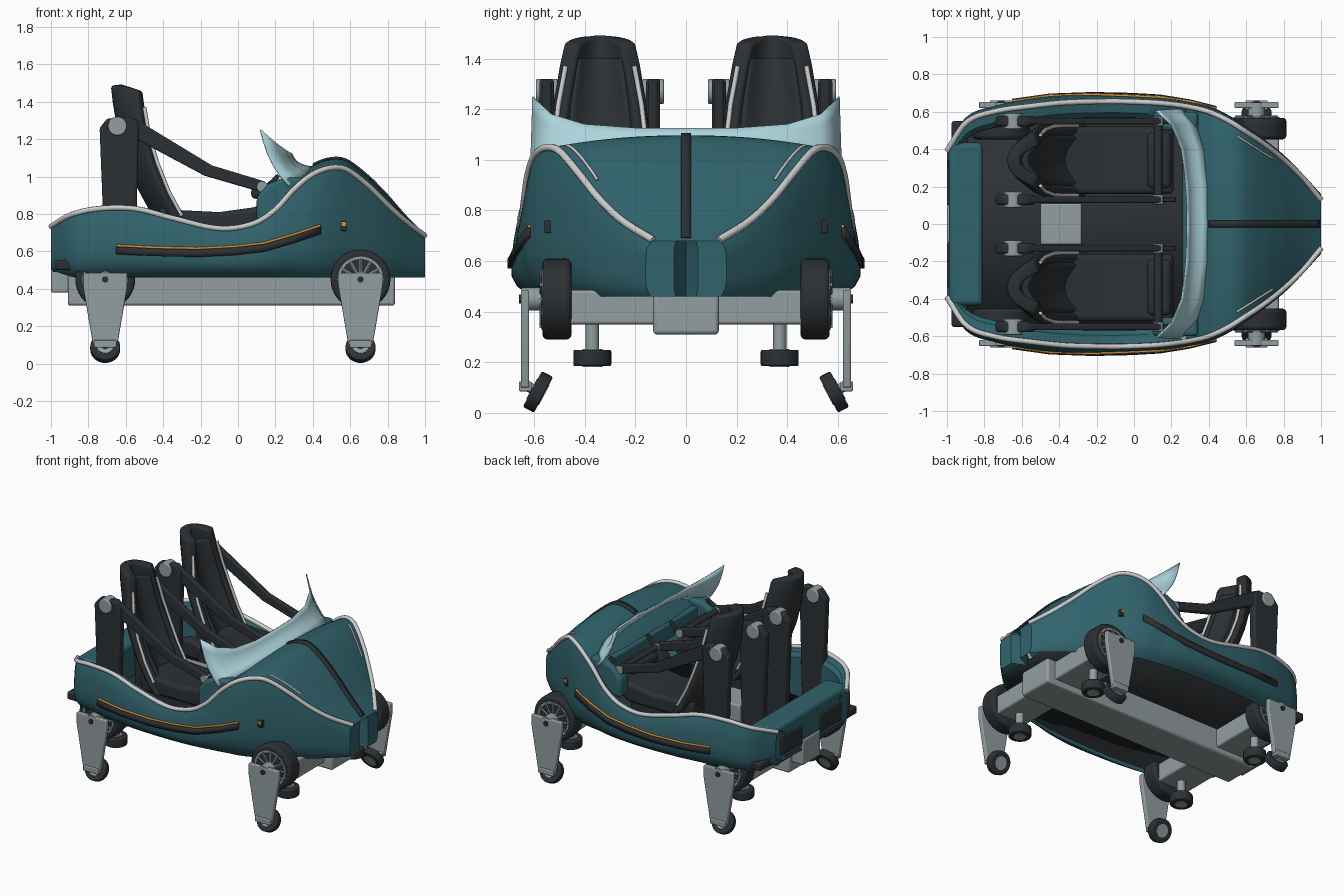
import bpy, bmesh, math
from mathutils import Vector, Matrix

if "Cube" in bpy.data.objects:
    bpy.data.objects.remove(bpy.data.objects["Cube"])


def material(name, rgb):
    m = bpy.data.materials.new(name)
    m.diffuse_color = (*rgb, 1)
    m.use_nodes = True
    m.node_tree.nodes["Principled BSDF"].inputs["Base Color"].default_value = m.diffuse_color
    return m


TEAL = material("teal paint", (0.03, 0.125, 0.15))
DARK = material("dark rubber", (0.025, 0.03, 0.034))
STEEL = material("steel", (0.29, 0.34, 0.35))
TRIM = material("light trim", (0.65, 0.67, 0.67))
GLASS = material("pale glass", (0.42, 0.66, 0.72))
ORANGE = material("orange", (0.7, 0.27, 0.04))


def finish(name, bm, mat, bevel=0, solid=0):
    bmesh.ops.recalc_face_normals(bm, faces=bm.faces)
    me = bpy.data.meshes.new(name)
    bm.to_mesh(me)
    bm.free()
    ob = bpy.data.objects.new(name, me)
    bpy.context.collection.objects.link(ob)
    me.materials.append(mat)
    if solid:
        m = ob.modifiers.new("thickness", 'SOLIDIFY')
        m.thickness, m.offset = solid, 0
    if bevel:
        m = ob.modifiers.new("bevel", 'BEVEL')
        m.width, m.segments, m.limit_method = bevel, 3, 'ANGLE'
    return ob


def grid(name, rows, mat, solid=0, bevel=0):
    bm = bmesh.new()
    vs = [[bm.verts.new(p) for p in r] for r in rows]
    for a, b in zip(vs, vs[1:]):
        for j in range(len(a) - 1):
            bm.faces.new((a[j], a[j + 1], b[j + 1], b[j]))
    return finish(name, bm, mat, bevel, solid)


def prism(name, pts, y0, y1, mat, bevel=0.008):
    """Side-view outline (x, z) extruded from y0 to y1."""
    bm = bmesh.new()
    a = [bm.verts.new((x, y0, z)) for x, z in pts]
    b = [bm.verts.new((x, y1, z)) for x, z in pts]
    bm.faces.new(a)
    bm.faces.new(b[::-1])
    for i in range(len(a)):
        j = (i + 1) % len(a)
        bm.faces.new((a[i], b[i], b[j], a[j]))
    return finish(name, bm, mat, bevel)


def box(name, x0, x1, y0, y1, z0, z1, mat, bevel=0.01):
    return prism(name, [(x0, z0), (x1, z0), (x1, z1), (x0, z1)], y0, y1, mat, bevel)


def cyl(name, c, axis, r, depth, mat, bevel=0, segs=32):
    bm = bmesh.new()
    rot = Vector((0, 0, 1)).rotation_difference(Vector(axis)).to_matrix().to_4x4()
    bmesh.ops.create_cone(bm, cap_ends=True, segments=segs, radius1=r, radius2=r,
                          depth=depth, matrix=Matrix.Translation(c) @ rot)
    return finish(name, bm, mat, bevel)


def tube(name, pts, r, mat):
    cu = bpy.data.curves.new(name, 'CURVE')
    cu.dimensions, cu.bevel_depth, cu.bevel_resolution, cu.use_fill_caps = '3D', r, 2, True
    sp = cu.splines.new('POLY')
    sp.points.add(len(pts) - 1)
    for p, q in zip(sp.points, pts):
        p.co = (*q, 1)
    cu.materials.append(mat)
    ob = bpy.data.objects.new(name, cu)
    bpy.context.collection.objects.link(ob)


# Body stations: x, widest half width, rim half width, rim height
S = [(-1, .41, .39, .73), (-.9, .57, .54, .79), (-.75, .63, .60, .825), (-.55, .67, .63, .825),
     (-.35, .688, .65, .775), (-.1, .688, .655, .72), (.08, .68, .65, .745), (.2, .67, .64, .82),
     (.3, .65, .625, .93), (.4, .63, .60, 1.01), (.5, .585, .555, 1.045), (.58, .535, .505, 1.035),
     (.7, .45, .425, .945), (.8, .37, .345, .845), (.9, .27, .25, .755), (1, .16, .13, .68)]
SECTION = [(0, .86), (.06, .92), (.15, .97), (.3, 1), (.5, 1), (.7, .99), (.88, .975)]


def at(x):
    """Smoothly interpolated station at x."""
    i = max(0, min(len(S) - 2, sum(r[0] <= x for r in S) - 1))
    p, a, b, q = S[max(i - 1, 0)], S[i], S[i + 1], S[min(i + 2, len(S) - 1)]
    h = b[0] - a[0]
    t = (x - a[0]) / h
    out = []
    for k in (1, 2, 3):
        ma, mb = (b[k] - p[k]) / (b[0] - p[0]) * h, (q[k] - a[k]) / (q[0] - a[0]) * h
        out.append((2*t**3 - 3*t*t + 1)*a[k] + (t**3 - 2*t*t + t)*ma
                   + (3*t*t - 2*t**3)*b[k] + (t**3 - t*t)*mb)
    return out


def side(x, s, inner=False):
    w, e, z = at(x)
    zb = .46 + .04 * max(0, (-.88 - x) / .12)
    row = [(x, s*w*f, zb + t*(z - zb)) for t, f in SECTION] + [(x, s*e, z)]
    if inner:
        row += [(x, s*(e - .06), z - .012), (x, s*(e - .085), z - .04), (x, s*(e - .09), .5)]
    return row


def side_y(x, z):
    w, e, ze = at(x)
    t = (z - .46) / (ze - .46)
    for (t0, f0), (t1, f1) in zip(SECTION, SECTION[1:]):
        if t <= t1:
            return w * (f0 + (f1 - f0) * (t - t0) / (t1 - t0))
    return e


def hood_z(x, y):
    w, e, z = at(x)
    return z + .05 * min(1, (1 - x) / .2) * (1 - min(1, abs(y / e))**2.2)


def span(a, b, n):
    return [a + (b - a) * i / n for i in range(n + 1)]


# Body shell: rear sides with rim, front sides with notched nose, hood, floor
for s in (1, -1):
    grid("body_side_rear", [side(x, s, True) for x in span(-1, .3, 40)], TEAL)
    rows = [side(x, s) for x in span(.3, 1, 28)]
    rows.append([(1, y * .3, z) for x, y, z in rows[-1]])
    rows.append([(.9, 0, z) for x, y, z in rows[-1]])
    grid("body_side_front", rows, TEAL)
    tube("rim_trim", [(x, s*at(x)[1], at(x)[2] + .003) for x in span(-1, 1, 70)], .015, TRIM)
    tube("hood_line", [(x, s*y, hood_z(x, y) + .002)
                       for x, y in zip(span(.55, .74, 8), span(.47, .35, 8))], .006, TRIM)
    # Side rubbing strip with orange line and marker
    path = [(-.65, .605), (-.45, .595), (-.22, .59), (-.02, .6), (.14, .618), (.3, .665), (.44, .712)]
    grid("side_strip", [[(x, s*(side_y(x, z + d) + .006), z + d) for d in (-.02, .02)]
                        for x, z in path], DARK, .02)
    tube("side_strip_line", [(x, s*(side_y(x, z + .026) + .004), z + .026) for x, z in path], .007, ORANGE)
    y = side_y(.565, .735)
    box("side_marker", .55, .58, s*(y - .03), s*(y + .014), .71, .76, DARK, .004)
    box("side_marker_lamp", .553, .577, s*(y - .02), s*(y + .017), .735, .757, ORANGE, .002)
    # Cowl cheeks beside the dashboard
    prism("cowl_cheek", [(.1, .76), (.1, .89), (.16, .96), (.23, .99), (.34, 1.0), (.36, .76)],
          s*.5, s*.6, TEAL, .02)
grid("hood", [[(x, u*at(x)[1], hood_z(x, u*at(x)[1])) for u in span(-1, 1, 24)]
              for x in span(.28, 1, 32)], TEAL)
grid("hood_center_strip", [[(x, y, hood_z(x, 0) + .004) for y in (-.02, .02)]
                           for x in span(.4, .99, 24)], DARK, .012)
grid("floor", [[(x, s*at(x)[0]*.87, .495) for s in (1, -1)] for x in span(-.99, .9, 30)], DARK, .01)
box("dashboard", .26, .31, -.56, .56, .84, .955, TEAL, .015)

# Rear deck, panels and bumper lamps
box("rear_deck", -.99, -.81, -.435, .435, .5, .755, TEAL, .025)
for s in (1, -1):
    box("rear_panel", -1.0, -.97, s*.1, s*.34, .54, .67, DARK, .006)
    box("bumper_lamp", -.975, -.89, s*.40, s*.55, .5, .555, DARK, .012)

# Windshield: base and flared top edge
base = [(.40, 0, 1.05), (.395, .2, 1.045), (.37, .4, 1.02), (.33, .53, .985), (.27, .615, .95)]
top = [(.285, 0, 1.125), (.28, .2, 1.125), (.255, .4, 1.14), (.2, .53, 1.18), (.12, .605, 1.25)]
ring = [4, 3, 2, 1, 0, 1, 2, 3, 4]
rows = []
for n, i in enumerate(ring):
    sg = -1 if n < 4 else 1
    flip = Vector((1, sg, 1))
    b, t = Vector(base[i]) * flip, Vector(top[i]) * flip
    rows.append([b.lerp(t, k) - Vector((.02, 0, .015)) * math.sin(math.pi * k) for k in span(0, 1, 5)])
grid("windshield", rows, GLASS, .008)

# Seats: scooped back, piping, cushion
BACK = [(1.49, -.645, .11), (1.4, -.635, .132), (1.25, -.61, .16), (1.1, -.565, .178),
        (.95, -.505, .183), (.82, -.435, .183), (.74, -.37, .18)]
for c in (.34, -.34):
    grid("seat_back", [[(x + .125*abs(u)**2.2, c + h*u, z - .03*abs(u)**3) for u in span(-1, 1, 14)]
                       for z, x, h in BACK], DARK, .07, .015)
    grid("seat_back_pad", [[(x + .05 + .06*u*u, c + .72*h*u, z) for u in span(-1, 1, 10)]
                           for z, x, h in BACK[1:]], DARK, .04, .012)
    for s in (1, -1):
        tube("seat_piping", [(x + .135, c + s*(h + .004), z - .03) for z, x, h in BACK[1:6]], .01, TRIM)
    prism("seat_cushion", [(-.42, .7), (-.42, .84), (-.3, .82), (-.1, .81), (.08, .835), (.17, .87),
                           (.215, .85), (.2, .76), (.1, .7)], c - .18, c + .18, DARK, .035)
    box("seat_pedestal", -.45, .1, c - .15, c + .15, .5, .72, DARK)
    # Lap restraint: posts, hubs, arms and bar
    for y in (c - .21, c + .21):
        prism("restraint_post", [(-.71, .5), (-.55, .5), (-.53, 1.28), (-.57, 1.32), (-.7, 1.31),
                                 (-.74, 1.26)], y - .028, y + .028, DARK, .012)
        cyl("restraint_hub", (-.645, y, 1.27), (0, 1, 0), .05, .085, STEEL, .006)
        prism("restraint_arm", [(-.62, 1.31), (-.56, 1.315), (-.14, 1.06), (.14, .975), (.17, .95),
                                (.13, .915), (-.18, 1.005), (-.6, 1.23)], y - .018, y + .018, DARK)
        cyl("bar_hub", (.13, y, .945), (0, 1, 0), .03, .05, STEEL, .004, 20)
        prism("grab_handle", [(.14, .95), (.21, 1.015), (.225, 1.0), (.17, .93)], y - .012, y + .012, DARK, .004)
    cyl("lap_bar", (.13, c, .945), (0, 1, 0), .022, .42, DARK, 0, 16)
    box("lap_pad", .07, .2, c - .15, c + .15, .88, .945, DARK, .028)
box("center_console", -.5, -.28, -.11, .11, .5, .68, STEEL)

# Chassis
box("chassis_beam", -.91, .84, -.13, .13, .31, .49, STEEL, .015)
box("rear_coupling", -1.0, -.9, -.1, .1, .38, .56, STEEL, .01)
tilt = Vector((0, .88, .47)).normalized()
for x in (.655, -.71):
    box("cross_beam", x - .12, x + .12, -.53, .53, .35, .485, STEEL, .012)
    for s in (1, -1):
        # Running wheel with spokes
        cyl("running_tyre", (x, s*.51, .45), (0, 1, 0), .16, .115, DARK, .02, 40)
        cyl("wheel_rim", (x, s*.512, .45), (0, 1, 0), .122, .118, STEEL, 0, 40)
        cyl("wheel_recess", (x, s*.513, .45), (0, 1, 0), .11, .12, DARK, 0, 40)
        for k in range(12):
            a = k * math.pi / 6
            d = Vector((math.cos(a), 0, math.sin(a)))
            cyl("wheel_spoke", Vector((x, s*.572, .45)) + d*.07, d, .007, .09, STEEL, 0, 6)
        cyl("axle_stub", (x, s*.605, .45), (0, 1, 0), .045, .09, STEEL)
        # Leg plate with tilted under-track wheel
        prism("leg_plate", [(x - .118, .485), (x + .118, .485), (x + .118, .41), (x + .065, .1),
                            (x - .065, .1), (x - .118, .41)], s*.62, s*.652, STEEL, .006)
        cyl("leg_bolt", (x, s*.654, .45), (0, 1, 0), .017, .012, DARK, 0, 16)
        ax = Vector((0, s*tilt.y, tilt.z))
        c = Vector((x, s*.585, .083))
        cyl("under_wheel", c, ax, .08, .05, DARK, .008)
        cyl("under_wheel_hub", c, ax, .045, .056, STEEL)
        cyl("under_axle", c + ax*.03, ax, .02, .08, STEEL, 0, 16)
        box("leg_foot", x - .06, x + .06, s*.61, s*.66, .085, .125, STEEL, .006)
        # Horizontal guide wheel
        cyl("guide_wheel", (x, s*.37, .217), (0, 0, 1), .075, .065, DARK, .008)
        cyl("guide_hub", (x, s*.37, .217), (0, 0, 1), .04, .07, STEEL)
        cyl("guide_post", (x, s*.37, .305), (0, 0, 1), .027, .13, STEEL, 0, 20)

# Smooth shading with crisp edges
bpy.ops.object.select_all(action='DESELECT')
for ob in bpy.context.scene.objects:
    if ob.type == 'MESH':
        ob.select_set(True)
        bpy.context.view_layer.objects.active = ob
bpy.ops.object.shade_smooth_by_angle(angle=math.radians(35))
